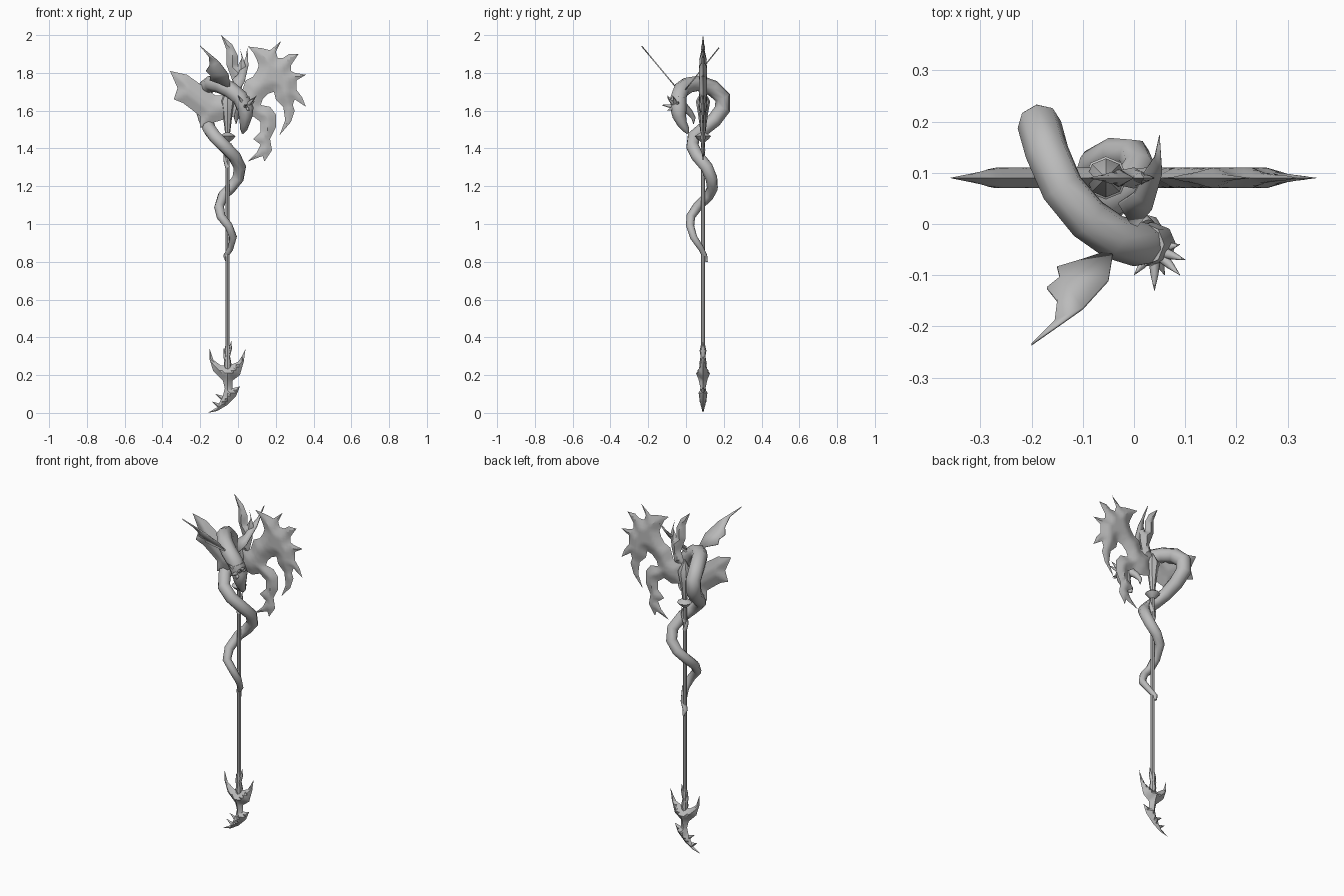
import bpy, bmesh
from mathutils import Vector
from mathutils.geometry import intersect_point_line, delaunay_2d_cdt

default_cube = bpy.data.objects.get("Cube")
if default_cube:
    bpy.data.objects.remove(default_cube, do_unlink=True)

CM = 0.01                      # outlines below are in hundredths of a unit
SHAFT_X, SHAFT_Y = -0.055, 0.09

metal = bpy.data.materials.new("plain grey")
metal.use_nodes = True
grey = (0.5, 0.5, 0.5, 1)
metal.diffuse_color = grey
metal.node_tree.nodes["Principled BSDF"].inputs["Base Color"].default_value = grey


def finish(name, mesh, smooth=40):
    """Link a mesh as a named object with the shared material and shading."""
    obj = bpy.data.objects.new(name, mesh)
    bpy.context.collection.objects.link(obj)
    mesh.materials.clear()
    mesh.materials.append(metal)
    bpy.ops.object.select_all(action="DESELECT")
    obj.select_set(True)
    bpy.context.view_layer.objects.active = obj
    bpy.ops.object.shade_smooth_by_angle(angle=smooth * 3.1416 / 180)
    return obj


def from_bmesh(name, bm, smooth=40):
    bmesh.ops.recalc_face_normals(bm, faces=bm.faces)
    mesh = bpy.data.meshes.new(name)
    bm.to_mesh(mesh)
    bm.free()
    return finish(name, mesh, smooth)


def tube(name, path, smooth=60):
    """Tapered round tube through (x, y, z, radius) points."""
    curve = bpy.data.curves.new(name + " path", "CURVE")
    curve.dimensions = "3D"
    curve.bevel_depth = CM
    curve.bevel_resolution = 2
    curve.use_fill_caps = True
    spline = curve.splines.new("POLY")
    spline.points.add(len(path) - 1)
    for point, (x, y, z, r) in zip(spline.points, path):
        point.co = (x * CM, y * CM, z * CM, 1)
        point.radius = r
    helper = bpy.data.objects.new(name + " helper", curve)
    bpy.context.collection.objects.link(helper)
    graph = bpy.context.evaluated_depsgraph_get()
    mesh = bpy.data.meshes.new_from_object(helper.evaluated_get(graph))
    bpy.data.objects.remove(helper, do_unlink=True)
    return finish(name, mesh, smooth)


def lathe(name, profile, sides=8):
    """Turned part around the shaft axis from (radius, height) pairs."""
    bm = bmesh.new()
    for (r1, z1), (r2, z2) in zip(profile, profile[1:]):
        ring = bmesh.ops.create_cone(bm, cap_ends=False, segments=sides,
                                     radius1=r1, radius2=r2, depth=z2 - z1)
        bmesh.ops.translate(bm, verts=ring["verts"],
                            vec=(SHAFT_X, SHAFT_Y, (z1 + z2) / 2))
    bmesh.ops.remove_doubles(bm, verts=bm.verts, dist=0.0005)
    return from_bmesh(name, bm)


def blade(name, outline, base, slope, thickest, step=0.015):
    """Flat outline swelling from sharp edges to a thick middle, both sides."""
    rim = [Vector((x * CM, z * CM)) for x, z in outline]
    edges = list(zip(rim, rim[1:] + rim[:1]))

    def edge_distance(p):
        nearest = []
        for a, b in edges:
            t = intersect_point_line(p, a, b)[1]
            nearest.append((p - a.lerp(b, min(max(t, 0), 1))).length)
        return min(nearest)

    # Fill the outline with an even scatter of inner points
    columns, rows = ([min(axis) + step * i for i in range(int((max(axis) - min(axis)) / step) + 1)]
                     for axis in zip(*rim))
    inner = [Vector((x, z)) for x in columns for z in rows]
    inner = [p for p in inner if edge_distance(p) > step / 3]
    points, _, faces, *_ = delaunay_2d_cdt(rim + inner, [], [list(range(len(rim)))], 1, 1e-5)

    bm = bmesh.new()
    for side in (-1, 1):
        verts = [bm.verts.new((p.x, SHAFT_Y + side * min(edge_distance(p) * slope, thickest),
                               base + p.y)) for p in points]
        for face in faces:
            bm.faces.new([verts[i] for i in face])
    bmesh.ops.delete(bm, geom=[v for v in bm.verts if not v.link_faces], context="VERTS")
    bmesh.ops.remove_doubles(bm, verts=bm.verts, dist=0.0002)
    return from_bmesh(name, bm, 30)


def fin(name, outline, height, rise):
    """Thin sloping membrane seen from above, climbing along y."""
    bm = bmesh.new()
    sheet = bm.faces.new([bm.verts.new((x * CM, y * CM, height + rise * y * CM))
                          for x, y in outline])
    sheet.normal_update()
    bmesh.ops.triangulate(bm, faces=[sheet])
    obj = from_bmesh(name, bm)
    skin = obj.modifiers.new("thickness", "SOLIDIFY")
    skin.thickness = 0.006
    skin.offset = 0
    return obj


# Shaft, collar and head socket
lathe("shaft", [(0.011, 0.2), (0.011, 1.5)])
lathe("collar", [(0.012, 1.435), (0.03, 1.45), (0.042, 1.465), (0.02, 1.48), (0.0, 1.49)])
lathe("socket", [(0.012, 1.47), (0.018, 1.52), (0.026, 1.58), (0.038, 1.65), (0.0, 1.72)])
lathe("lower_ferrule", [(0.012, 0.2), (0.02, 0.26), (0.013, 0.3), (0.018, 0.33), (0.011, 0.36)])

# Serpent body winding up the shaft and arching over the top
tube("serpent_body", [
    (-6, 11, 80, .6), (-6.5, 10, 83, 1.4), (-4, 8, 87, 1.6), (-2.5, 4, 93, 2),
    (-5, 2.2, 99, 2.2), (-9, 2.5, 104, 2.4), (-10, 6, 109, 2.6),
    (-8, 12, 115, 2.8), (-4, 14, 119, 3), (0, 13.5, 124, 3.2), (1, 11, 130, 3.3),
    (-2, 6, 136, 3.4), (-7, 3.4, 141, 3.4), (-12, 4, 146, 3.5),
    (-15, 9, 150, 3.6), (-17, 15, 155, 3.9), (-18.5, 19.4, 161, 4.2),
    (-18.5, 19.4, 167, 4.3), (-17, 14, 172, 4.3), (-14, 7, 174.5, 4.3),
    (-9, 1, 173.5, 4.4), (-4, -2.5, 171, 4.4), (1, -4, 167, 4.4), (3, -4, 162, 4)])

# Serpent head: skull, jaw, brow horns and ear spikes
tube("serpent_skull", [(2, -4, 166, 4.2), (4, -4, 161, 4.3), (4, -3.5, 157, 3.6),
                       (3.5, -2, 153, 2.6), (3, 0, 150, 1.9), (2.5, 1, 148, .6)])
tube("serpent_jaw", [(2, -1, 162, 2.4), (0, 2, 159, 1.8), (-1, 4, 156, 1.2), (-1, 4, 153, .2)])
for number, tip in enumerate([(10, -7, 168), (9, -4, 165), (9, -10, 167),
                              (4, -13, 163), (0, -10, 168), (6, -10, 160)]):
    tube("head_spike_%d" % number, [(4, -5, 162, 1.4),
         *[tuple(a + (b - a) * t for a, b in zip((4, -5, 162), tip)) + (r,)
           for t, r in ((0.6, 0.8), (1, 0.05))]])

# Pair of membrane wings behind the serpent's head
fin("right_membrane_wing", [(-4, -5), (-10, -7), (-15, -8.5), (-14.5, -10.5), (-17, -12.5),
                            (-15, -15), (-15.5, -19), (-20, -23.5), (-10, -16.5), (-5, -11)],
    1.66, -1.2)
fin("left_membrane_wing", [(0, -1), (-3, 4), (0, 6), (2, 10), (4, 13), (5, 17.5),
                           (5.5, 10), (3.5, 3)], 1.715, 1.25)

# Great hooked blade with its hanging crescent
blade("hooked_blade", [
    (4, 16), (8, 18), (10, 21), (11, 24), (10, 27), (8, 31), (5, 34), (13, 33), (17, 32),
    (23, 37), (20, 31), (21, 28), (24, 28), (27, 30), (32, 30), (28, 24), (28, 21),
    (30, 20), (36, 19), (31, 16), (31, 11), (34, 7), (36, 2), (30, 6), (29, 3), (30, 0),
    (28, -6), (22, -13), (25, -5), (24, 2), (20, 6), (19, 10), (16, 9), (13, 6),
    (12, 3), (17, 2), (20, -2), (20, -9), (17, -15), (18, -21), (14, -27), (13, -24),
    (5, -27), (10, -22), (12, -18), (8, -15), (12, -11), (12, -6), (8, -3), (3, -5),
    (-4, -3), (-4, 8), (2, 10)], 1.6, 0.4, 0.02)

# Opposite blade and crowning spike
blade("short_blade", [
    (-36, 21), (-27, 19), (-20, 14), (-12, 8), (-2, 8), (-2, -3), (-12, -6),
    (-20, -9), (-20, -3), (-25, 1), (-29, 4), (-34, 6), (-32, 12)], 1.6, 0.4, 0.02)
blade("crown_spike", [
    (-9, 40), (-3, 35), (0, 29), (0, 24), (2, 28), (1, 33), (4, 24), (3, 16), (1, 8),
    (-6, 8), (-3, 16), (-6, 24), (-6, 32)], 1.6, 0.6, 0.022)

# Horned and toothed foot blade
blade("foot_blade", [
    (-15, 34), (-13, 28), (-9, 25), (-5, 25), (0, 27), (2, 30), (4, 34), (3, 27),
    (1, 20), (-3, 17), (-3, 13), (1, 14), (-1, 9), (-6, 4), (-11, 1), (-16, 0),
    (-11, 3), (-14, 6), (-10, 5), (-9, 7), (-12, 10), (-8, 9), (-7, 13), (-8, 17),
    (-13, 22), (-15, 28)], 0, 0.9, 0.04)

# Small thorns along the shaft
for name, z, lean in (("foot_thorn", 34, 2), ("foot_thorn_small", 30, -2),
                      ("neck_thorn", 134, -2), ("neck_thorn_small", 139, 2)):
    tube(name, [(-5.5, 9, z - 4, 1.3), (-5.5 + lean * 0.7, 9, z, 0.9),
                (-5.5 + lean, 9, z + 4, 0.05)])
